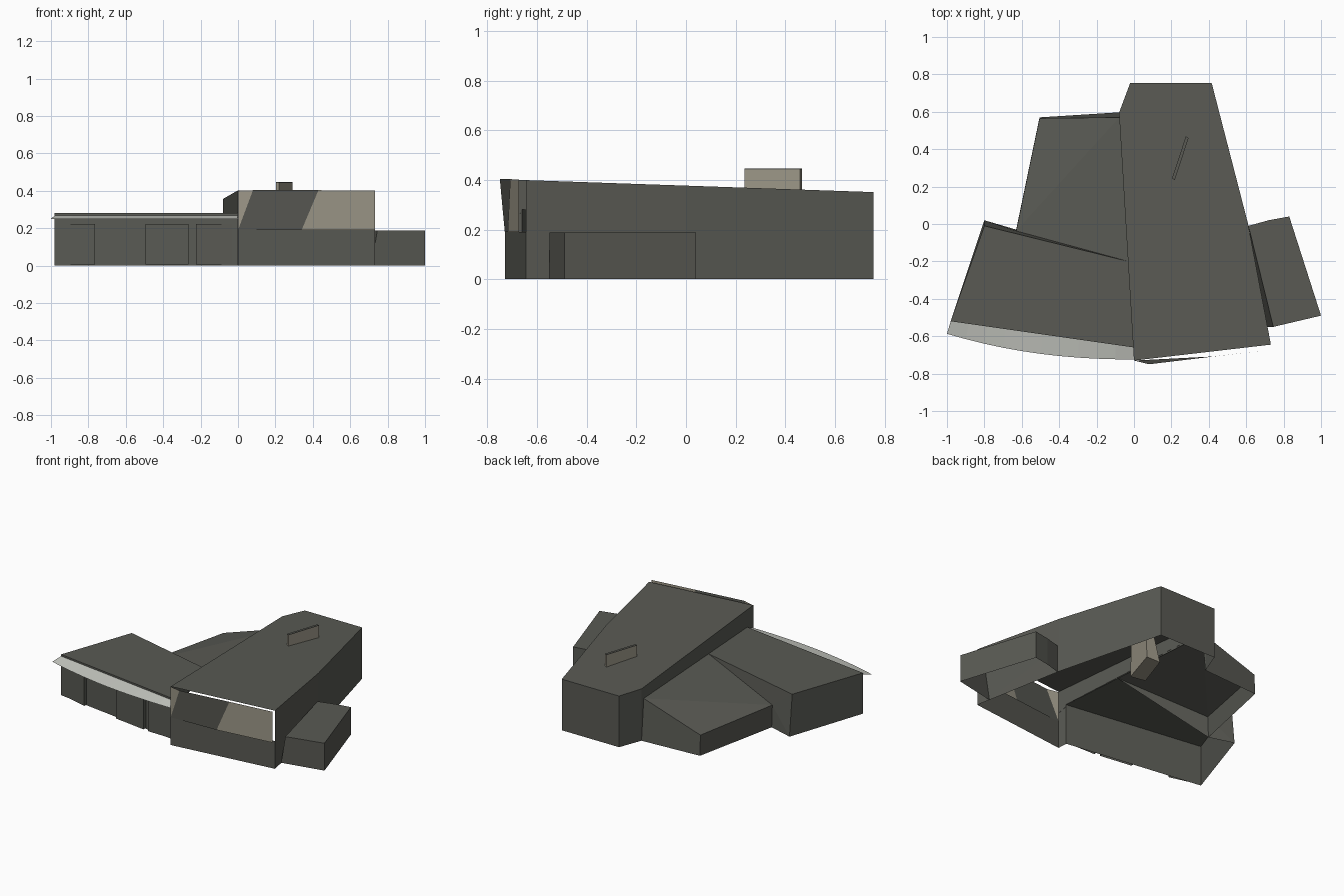
import bpy

if "Cube" in bpy.data.objects:
    bpy.data.objects.remove(bpy.data.objects["Cube"])


def material(name, rgb):
    m = bpy.data.materials.new(name)
    m.diffuse_color = (*rgb, 1)
    m.use_nodes = True
    m.node_tree.nodes["Principled BSDF"].inputs["Base Color"].default_value = m.diffuse_color
    return m


DARK = material("dark_grey", (0.10, 0.102, 0.088))
BEIGE = material("beige", (0.335, 0.31, 0.245))
PALE = material("pale_grey", (0.56, 0.575, 0.53))


def mesh(name, verts, faces, mat):
    me = bpy.data.meshes.new(name)
    me.from_pydata(verts, [], faces)
    me.materials.append(mat)
    ob = bpy.data.objects.new(name, me)
    bpy.context.collection.objects.link(ob)
    return ob


def panel(name, pts, mat=DARK):
    return mesh(name, pts, [list(range(len(pts)))], mat)


def strip(name, low, high, mat=DARK, closed=False):
    """Band of quads between two matching rows of points."""
    n = len(low)
    faces = [(i, (i + 1) % n, n + (i + 1) % n, n + i)
             for i in range(n if closed else n - 1)]
    return mesh(name, list(low) + list(high), faces, mat)


def prism(name, low, high, mat):
    """Closed solid between two matching outlines."""
    n = len(low)
    faces = [(i, (i + 1) % n, n + (i + 1) % n, n + i) for i in range(n)]
    faces += [list(range(n))[::-1], list(range(n, 2 * n))]
    return mesh(name, list(low) + list(high), faces, mat)


def at(plan, z):
    return [(x, y, z) for x, y in plan]


def hall_top(plan):
    return [(x, y, 0.377 - 0.0345 * y) for x, y in plan]


# Main hall: sloping roof over open-bottomed walls
hall = [(0, -.73), (.732, -.645), (.61, 0), (.415, .755), (-.02, .755), (-.08, .595)]
panel("hall_roof", hall_top(hall))
strip("hall_walls", at(hall[1:], 0), hall_top(hall[1:]))
strip("hall_front_wall", at(hall[:2], 0), at(hall[:2], .19))
corner = [(-.004, -.66), (0, -.73)]
strip("hall_left_front_wall", at(corner, 0), hall_top(corner))
left = [(-.08, .595), (-.0785, .57), (-.032, -.2), (-.004, -.66)]
strip("hall_left_upper_wall",
      [(x, y, z) for (x, y), z in zip(left, (0, .265, .275, .28))], hall_top(left))

# Leaning dark plate between two beige front panels, set ahead of the roof edge
p0, p1 = (0, -.73, .19), (.34, -.718, .19)
p2, p3 = (.43, -.708, .403), (.08, -.75, .403)
panel("leaning_plate", [p0, p1, p2, p3])
panel("front_panel_left", [p0, p3, (0, -.73, .4)], BEIGE)
panel("front_panel_right",
      [p1, (.732, -.672, .19), (.732, -.672, .402), p2], BEIGE)

# Roof fin with a dark cap, standing on a thicker shaft inside the hall
fin = [(.203, .244), (.218, .235), (.292, .46), (.277, .468)]
shaft = [(.10, .23), (.205, .21), (.285, .465), (.18, .465)]
prism("fin_shaft", at(shaft, .02), at(fin, .355), BEIGE)
prism("roof_fin", at(fin, .355), at(fin, .443), BEIGE)
prism("roof_fin_cap", at(fin, .443), at(fin, .446), DARK)

# Front left wing
wing = [(-.03, -.2), (-.8, -.01), (-.98, -.52), (0, -.66)]
panel("left_wing_roof", at(wing, .28))
strip("left_wing_walls", at([(-.8, .02), (-.98, -.52), (0, -.66)], 0),
      at(wing[1:], .28))

# Low rear left wing with a folded roof
a, b = (-.63, -.037, .15), (-.505, .565, .14)
c, d = (-.0785, .57, .28), (-.03, -.2, .28)
mesh("rear_wing_roof", [a, b, c, d], [(0, 2, 1), (0, 3, 2)], DARK)
strip("rear_wing_walls", at([(-.63, -.03), (-.505, .57), (-.08, .597)], 0), [a, b, c])

# Wall between the two left wings, tapering toward the hall
mesh("left_wing_rear_wall",
     [(-.8, -.01, .28), (-.8, .02, 0), (-.63, -.03, 0), a, d],
     [(0, 1, 3), (1, 2, 3), (0, 3, 4), (2, 4, 3)], DARK)


def wing_y(x):
    return -.66 - x * .14 / .98


# Door panels angled out from the wing front: left, right, and their offsets
for i, (l, r, off_l, off_r) in enumerate([(-.95, -.765, .001, .025),
                                          (-.495, -.265, .025, .025),
                                          (-.225, -.03, .025, .001)]):
    plan = [(l, wing_y(l)), (l, wing_y(l) - off_l),
            (r, wing_y(r) - off_r), (r, wing_y(r))]
    strip(f"door_panel_{i + 1}", at(plan, .005), at(plan, .222))

# Curved canopy above the doors
xs = [-i / 10 for i in range(11)]
outer = [(x, -.724 + .137 * abs(x) ** 2.2, .25) for x in xs]
inner = [(x * .98, wing_y(x * .98), .268) for x in xs]
strip("canopy", outer, inner, PALE)

# Low block on the right with a slanted inner side
block = [(.612, -.01), (.72, .02), (.83, .04), (1, -.49), (.745, -.55)]
foot = block[:4] + [(.713, -.55)]
panel("right_block_roof", at(block, .188))
strip("right_block_walls", at(foot, 0), at(block, .188), closed=True)
